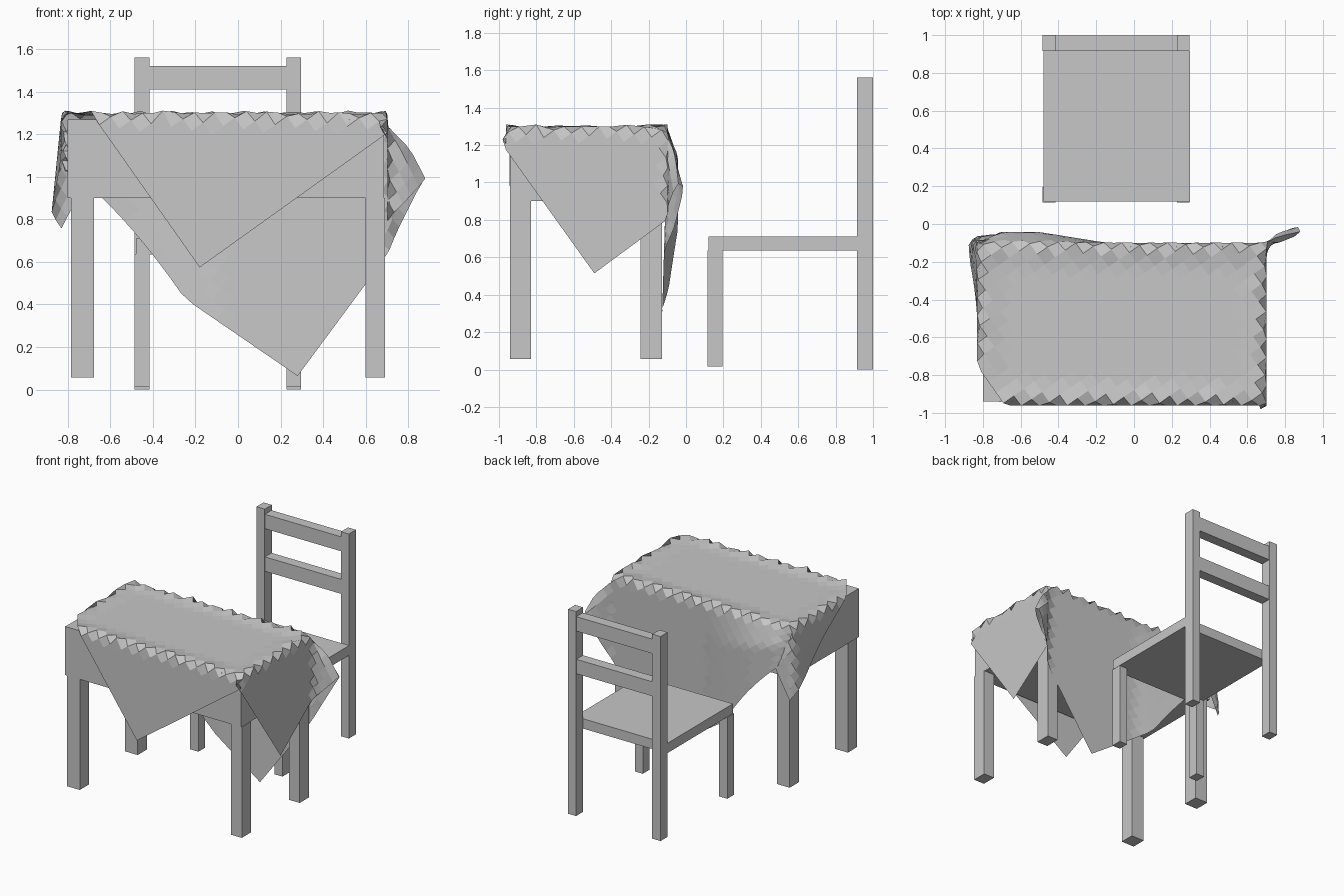
import bpy, bmesh, random
from mathutils import Vector

random.seed(4)
cube = bpy.data.objects.get("Cube")
if cube:
    bpy.data.objects.remove(cube, do_unlink=True)

grey = bpy.data.materials.new("plain_grey")
grey.use_nodes = True
COLOUR = (0.57, 0.57, 0.57, 1)
grey.diffuse_color = COLOUR
grey.node_tree.nodes["Principled BSDF"].inputs["Base Color"].default_value = COLOUR


def finish(name, bm):
    mesh = bpy.data.meshes.new(name)
    bm.to_mesh(mesh)
    bm.free()
    mesh.materials.append(grey)
    obj = bpy.data.objects.new(name, mesh)
    bpy.context.collection.objects.link(obj)
    return obj


def box(name, xs, ys, zs):
    """Box between the low and high limits on each axis."""
    bm = bmesh.new()
    bmesh.ops.create_cube(bm, size=1)
    for v in bm.verts:
        v.co = [lim[0] if c < 0 else lim[1] for c, lim in zip(v.co, (xs, ys, zs))]
    return finish(name, bm)


def clamp(value):
    return max(0, min(1, value))


# Table
box("table_body", (-0.80, 0.685), (-0.94, -0.12), (0.90, 1.27))
box("table_drawer_gap", (-0.712, -0.708), (-0.943, -0.94), (0.98, 1.20))
for side, xs in (("right", (-0.785, -0.677)), ("left", (0.60, 0.69))):
    for end, ys in (("front", (-0.94, -0.83)), ("back", (-0.242, -0.128))):
        box(f"table_{end}_{side}_leg", xs, ys, (0.056, 0.90))

# Chair
box("chair_seat", (-0.48, 0.297), (0.12, 0.915), (0.635, 0.71))
for side, xs in (("right", (-0.485, -0.415)), ("left", (0.228, 0.295))):
    box(f"chair_near_{side}_leg", xs, (0.115, 0.195), (0.015, 0.636))
    box(f"chair_back_{side}_post", xs, (0.915, 1.0), (0, 1.56))
for name, zs in (("top", (1.41, 1.52)), ("middle", (1.085, 1.195))):
    box(f"chair_{name}_rail", (-0.415, 0.228), (0.917, 0.997), zs)

# Tablecloth: a turned square sheet draped over the table edges
X0, X1, Y0, Y1, TOP = -0.83, 0.702, -0.962, -0.098, 1.287
FRONT, LEFT = Vector((-0.18, -1.675)), Vector((1.475, -0.49))
BACK, RIGHT = Vector((0.28, 1.125)), Vector((-1.36, 0.0))
# Direction in which the spare cloth folds out at each corner
FOLDS = {(1, 1): (0.68, 0.3), (-1, 1): (0.6, 0.12),
         (1, -1): (-0.8, -0.4), (-1, -1): (-0.5, -0.5)}


def drape(p):
    x, y = min(max(p.x, X0), X1), min(max(p.y, Y0), Y1)
    a, b = abs(p.x - x), abs(p.y - y)
    sx, sy = (1 if p.x > 0 else -1), (1 if p.y > -0.5 else -1)
    pos = Vector((x, y, TOP - max(a, b)))
    if a > 0 and b > 0:
        # Corner fold: two layers standing out from the corner
        d = Vector((*FOLDS[sx, sy], 0))
        gap = max(-0.025, min(0.025, (b - a) * 0.3)) * min(1, min(a, b) * 12)
        pos += d * min(a, b) + Vector((-d.y, d.x, 0)).normalized() * gap * sx * sy
    if a == 0 and b == 0:
        # Slightly raised, uneven rim
        edge = min(x - X0, X1 - x, y - Y0, Y1 - y)
        pos.z += random.uniform(0.01, 0.024) * clamp(1.2 - edge / 0.1)
    if sy > 0 and b > 0:
        # Long back drop: gathered up and billowing at the right, tucked in at the tip
        gather = clamp((-0.25 - x) / 0.5) * clamp(1 - a / b)
        pos.z += 0.45 * gather * b
        billow = clamp((-0.1 - x) / 0.4) * clamp((x - X0) / 0.12)
        pos.y += 0.055 * billow * clamp(b / 0.25) - 0.03 * b * (1 - billow)
    if sx < 0 and a > 0:
        # Right drop kicks out towards the back corner
        pos.x -= 0.1 * a * clamp((y + 0.5) / 0.3)
    return pos


bm = bmesh.new()
N = 30
bmesh.ops.create_grid(bm, x_segments=N, y_segments=N, size=1)
for v in bm.verts:
    s, t = (v.co.x + 1) / 2, (v.co.y + 1) / 2
    v.co = drape(FRONT.lerp(LEFT, s).lerp(RIGHT.lerp(BACK, s), t))
finish("tablecloth", bm)
